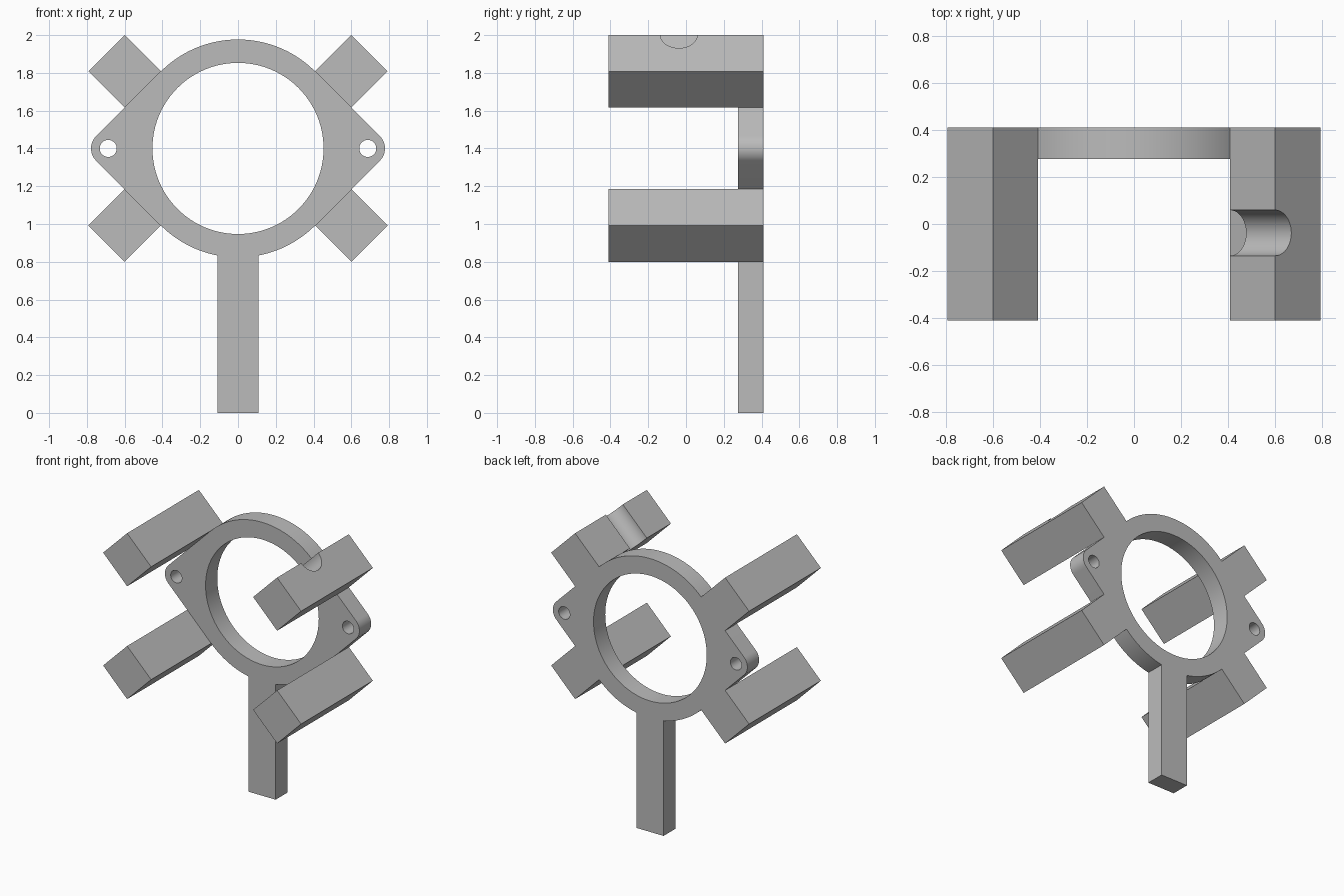
import bpy, bmesh
from math import radians, degrees, sin, cos, sqrt, asin
from mathutils import Matrix, Vector

cube = bpy.data.objects.get("Cube")
if cube:
    bpy.data.objects.remove(cube, do_unlink=True)

# Main dimensions
HUB_Z = 1.4
RING_R, BORE_R = 0.577, 0.453
EAR_X, EAR_HOLE_R = 0.687, 0.045
EAR_R = RING_R - EAR_X / sqrt(2)      # straight flanks tangent to the ring at 45 degrees
STEM_W = 0.108                        # half width
PLATE_FRONT, BACK = 0.276, 0.41
BAR_HALF_DIAG = 0.192
BAR_X = RING_R / sqrt(2) + BAR_HALF_DIAG
GROOVE_R, GROOVE_Y = 0.097, -0.038

grey = bpy.data.materials.new("plain grey")
grey.use_nodes = True
grey.diffuse_color = (0.5, 0.5, 0.5, 1)
grey.node_tree.nodes["Principled BSDF"].inputs["Base Color"].default_value = (0.5, 0.5, 0.5, 1)


def arc(cx, radius, start, end, steps):
    angles = [radians(start + (end - start) * i / steps) for i in range(steps + 1)]
    return [(cx + radius * cos(a), radius * sin(a)) for a in angles]


def activate(obj):
    bpy.ops.object.select_all(action='DESELECT')
    obj.select_set(True)
    bpy.context.view_layer.objects.active = obj


def smooth(obj):
    activate(obj)
    bpy.ops.object.shade_smooth_by_angle(angle=radians(30))


def mesh_object(name, bm):
    mesh = bpy.data.meshes.new(name)
    bm.to_mesh(mesh)
    bm.free()
    mesh.materials.append(grey)
    obj = bpy.data.objects.new(name, mesh)
    bpy.context.collection.objects.link(obj)
    return obj


# Flat plate: ring, two pierced ears and the stem as one outline with holes
def make_plate():
    stem_angle = degrees(asin(STEM_W / RING_R))
    outline = [(STEM_W, -HUB_Z)]
    outline += arc(0, RING_R, -90 + stem_angle, -45, 16)
    outline += arc(EAR_X, EAR_R, -45, 45, 14)
    outline += arc(0, RING_R, 45, 135, 36)
    outline += arc(-EAR_X, EAR_R, 135, 225, 14)
    outline += arc(0, RING_R, 225, 270 - stem_angle, 16)
    outline += [(-STEM_W, -HUB_Z)]
    holes = [arc(0, BORE_R, 0, 360, 96)[:-1]]
    holes += [arc(s * EAR_X, EAR_HOLE_R, 0, 360, 32)[:-1] for s in (1, -1)]

    curve = bpy.data.curves.new("ring_plate", 'CURVE')
    curve.dimensions = '2D'
    curve.fill_mode = 'BOTH'
    curve.extrude = (BACK - PLATE_FRONT) / 2
    for loop in [outline] + holes:
        spline = curve.splines.new('POLY')
        spline.points.add(len(loop) - 1)
        for point, (x, y) in zip(spline.points, loop):
            point.co = (x, y, 0, 1)
        spline.use_cyclic_u = True
    curve.materials.append(grey)
    plate = bpy.data.objects.new("ring_plate", curve)
    plate.location = (0, (PLATE_FRONT + BACK) / 2, HUB_Z)
    plate.rotation_euler = (radians(90), 0, 0)
    bpy.context.collection.objects.link(plate)
    activate(plate)
    bpy.ops.object.convert(target='MESH')
    plate = bpy.context.view_layer.objects.active
    bm = bmesh.new()
    bm.from_mesh(plate.data)
    bmesh.ops.remove_doubles(bm, verts=bm.verts, dist=0.0001)
    bmesh.ops.recalc_face_normals(bm, faces=bm.faces)
    bm.to_mesh(plate.data)
    bm.free()
    smooth(plate)


# Square bar turned 45 degrees, running front to back
def make_bar(name, sx, sz):
    side = BAR_HALF_DIAG * sqrt(2)
    bm = bmesh.new()
    bmesh.ops.create_cube(bm, size=1, matrix=Matrix.Rotation(radians(45), 4, 'Y')
                          @ Matrix.Diagonal((side, 2 * BACK, side, 1)))
    bar = mesh_object(name, bm)
    bar.location = (sx * BAR_X, 0, HUB_Z + sz * RING_R / sqrt(2))
    return bar


# Half-round groove across the upper inner face of one bar
def cut_groove(bar):
    bm = bmesh.new()
    bmesh.ops.create_cone(bm, cap_ends=True, segments=64, radius1=GROOVE_R,
                          radius2=GROOVE_R, depth=0.6)
    cutter = mesh_object("groove_cutter", bm)
    half = BAR_HALF_DIAG / 2
    cutter.location = bar.location + Vector((-half, GROOVE_Y, half))
    cutter.rotation_euler = (0, radians(45), 0)
    cutter.hide_render = True
    activate(bar)
    mod = bar.modifiers.new("groove", 'BOOLEAN')
    mod.operation = 'DIFFERENCE'
    mod.solver = 'EXACT'
    mod.object = cutter
    bpy.ops.object.modifier_apply(modifier=mod.name)
    bpy.data.objects.remove(cutter, do_unlink=True)
    smooth(bar)


make_plate()
for side_name, sx in (("left", 1), ("right", -1)):
    for level, sz in (("upper", 1), ("lower", -1)):
        bar = make_bar(f"{level}_{side_name}_bar", sx, sz)
        if sx > 0 and sz > 0:
            cut_groove(bar)
